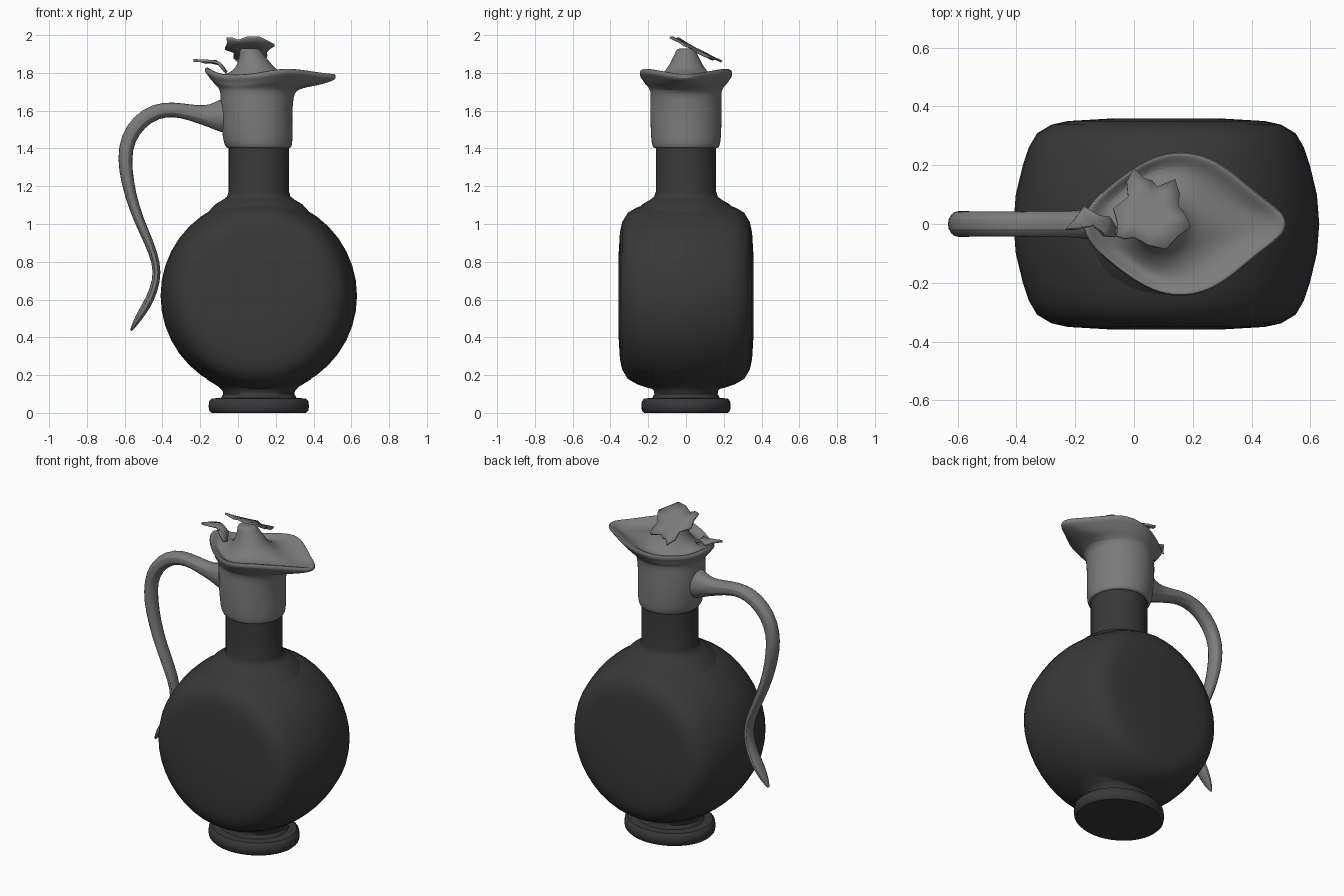
import bpy, bmesh, random
from math import sin, cos, pi
from mathutils import Vector

if "Cube" in bpy.data.objects:
    bpy.data.objects.remove(bpy.data.objects["Cube"])

random.seed(3)


def material(name, v):
    m = bpy.data.materials.new(name)
    m.diffuse_color = (v, v, v, 1)
    m.use_nodes = True
    m.node_tree.nodes["Principled BSDF"].inputs["Base Color"].default_value = m.diffuse_color
    return m


DARK = material("dark_glaze", 0.04)
GREY = material("grey_metal", 0.2)


def finish(name, bm, mat, subsurf=0, angle=0.7):
    bmesh.ops.recalc_face_normals(bm, faces=bm.faces)
    me = bpy.data.meshes.new(name)
    bm.to_mesh(me)
    bm.free()
    ob = bpy.data.objects.new(name, me)
    bpy.context.collection.objects.link(ob)
    me.materials.append(mat)
    if subsurf:
        mod = ob.modifiers.new("smooth", 'SUBSURF')
        mod.levels = mod.render_levels = subsurf
    bpy.ops.object.select_all(action='DESELECT')
    ob.select_set(True)
    bpy.context.view_layer.objects.active = ob
    bpy.ops.object.shade_smooth_by_angle(angle=angle)
    return ob


def loft(rings):
    """Skin closed rings of points and cap both ends with a fan."""
    bm = bmesh.new()
    vs = [[bm.verts.new(p) for p in r] for r in rings]
    n = len(vs[0])
    for a, b in zip(vs, vs[1:]):
        for i in range(n):
            j = (i + 1) % n
            bm.faces.new((a[i], a[j], b[j], b[i]))
    for r in (vs[0], vs[-1]):
        c = bm.verts.new(sum((v.co for v in r), Vector()) / n)
        for i in range(n):
            bm.faces.new((r[i], r[(i + 1) % n], c))
    return bm


def ellipse(cx, rx, ry, z, n=20):
    return [Vector((cx + rx * cos(2 * pi * i / n), ry * sin(2 * pi * i / n), z)) for i in range(n)]


CX = 0.11

# Flattened round body, turned about the y axis
half = [(0.2, .358), (0.335, .35), (0.39, .338), (0.44, .308), (0.468, .26),
        (0.488, .2), (0.512, .1)]
prof = half + [(0.52, 0)] + [(r, -y) for r, y in reversed(half)]
finish("body", loft([[Vector((CX + r * cos(2 * pi * i / 40), y, 0.62 + r * sin(2 * pi * i / 40)))
                      for i in range(40)] for r, y in prof]), DARK)

# Neck with flared root
finish("neck", loft([ellipse(CX, r, r, z, 40) for r, z in
                     [(.28, 1.05), (.23, 1.105), (.19, 1.128), (.168, 1.145), (.16, 1.17), (.16, 1.45)]]), DARK)

# Foot ring and its stem
finish("foot", loft([ellipse(CX, r, r * .89, z, 40) for r, z in
                     [(.25, 0), (.262, .012), (.266, .035), (.262, .062), (.248, .076), (.2, .08),
                      (.188, .1), (.192, .118), (.215, .14), (.28, .18)]]), DARK)

# Pouring collar: pointed rim outline, mirrored across y
side = [(.52, 0, 1.775), (.5, .045, 1.775), (.42, .1, 1.785), (.325, .185, 1.80), (.245, .232, 1.805),
        (.155, .248, 1.79), (.065, .23, 1.775), (-.025, .175, 1.77), (-.105, .11, 1.775),
        (-.155, .06, 1.80), (-.18, 0, 1.815)]
rim = [Vector(p) for p in side]
rim += [Vector((x, -y, z)) for x, y, z in reversed(side[1:-1])]


def rim_scaled(s, dz):
    c = Vector((.09, 0, 0))
    return [Vector((c.x + (p.x - c.x) * s, p.y * s, p.z + dz)) for p in rim]


def blend(a, b, t):
    return [p.lerp(q, t) for p, q in zip(a, b)]


top = ellipse(.105, .2, .19, 1.715)
rings = [ellipse(CX, .158, .158, 1.402), ellipse(CX, .175, .178, 1.402), ellipse(.105, .188, .188, 1.44),
         ellipse(.097, .192, .192, 1.58), ellipse(.1, .196, .19, 1.66), top,
         blend(top, rim_scaled(1, -.03), .5),
         rim_scaled(.96, -.02), rim_scaled(1.02, -.004), rim_scaled(1.0, .024), rim_scaled(.93, .016)]
dish = ellipse(.09, .14, .13, 1.785)
rings += [blend(rim_scaled(.85, -.012), dish, .15), blend(rim_scaled(.75, -.015), dish, .6),
          ellipse(.09, .11, .105, 1.815), ellipse(.085, .085, .08, 1.86),
          ellipse(.07, .062, .06, 1.9), ellipse(.062, .055, .05, 1.93)]
finish("spout_collar", loft(rings), GREY, 2)

# Curved handle: x, z, in-plane half width, half depth
path = [(-.04, 1.575, .1, .085), (-.1, 1.572, .085, .07), (-.15, 1.572, .058, .052), (-.22, 1.582, .045, .046),
        (-.3, 1.602, .038, .046), (-.39, 1.608, .04, .045), (-.48, 1.578, .042, .045),
        (-.56, 1.5, .042, .045), (-.598, 1.4, .038, .044), (-.597, 1.29, .036, .048),
        (-.57, 1.15, .03, .045), (-.525, 1.02, .026, .045), (-.47, .9, .024, .045),
        (-.43, .79, .021, .043), (-.43, .7, .021, .043), (-.465, .6, .023, .045),
        (-.51, .53, .022, .045), (-.55, .465, .014, .025), (-.567, .435, .005, .006)]
rings = []
for k, (x, z, a, b) in enumerate(path):
    p, q = path[max(k - 1, 0)], path[min(k + 1, len(path) - 1)]
    t = Vector((q[0] - p[0], 0, q[1] - p[1])).normalized()
    nrm = Vector((-t.z, 0, t.x))
    rings.append([Vector((x, 0, z)) + nrm * a * 1.08 * cos(pi * i / 4 + pi / 8) * 1.03
                  + Vector((0, b * 1.06 * sin(pi * i / 4 + pi / 8), 0)) for i in range(8)])
finish("handle", loft(rings), GREY, 1)


def leaf(name, outline, height, thick):
    """Thin ragged leaf: jittered fan given thickness."""
    bm = bmesh.new()
    n = len(outline)
    cx, cy = sum(p[0] for p in outline) / n, sum(p[1] for p in outline) / n
    outer = [bm.verts.new((x, y, height(x, y) + random.uniform(-.008, .008))) for x, y in outline]
    inner = []
    for x, y in outline:
        x, y = cx + (x - cx) * .5, cy + (y - cy) * .5
        inner.append(bm.verts.new((x, y, height(x, y))))
    bm.faces.new(inner)
    for i in range(n):
        j = (i + 1) % n
        bm.faces.new((outer[i], outer[j], inner[j], inner[i]))
    ob = finish(name, bm, GREY)
    mod = ob.modifiers.new("thickness", 'SOLIDIFY')
    mod.thickness, mod.offset = thick, 0


# Ragged leaf on the knob, tilted towards the back
leaf("top_leaf", [(-.07, .05), (-.02, .09), (-.025, .14), (0, .19), (.03, .155), (.06, .145), (.08, .125),
                  (.14, .15), (.155, .1), (.15, .06), (.175, .03), (.193, -.01), (.15, -.04), (.11, -.085),
                  (.05, -.072), (0, -.045), (-.03, -.05), (-.06, -.04), (-.055, 0)],
     lambda x, y: 1.953 - .5 * y - .06 * x, .012)

# Small curled leaf over the handle end of the rim
leaf("curled_leaf", [(-.235, -.02), (-.2, .02), (-.17, .06), (-.12, .03), (-.085, .025), (-.06, -.02),
                     (-.07, -.045), (-.1, -.04), (-.14, -.005), (-.19, -.015)],
     lambda x, y: 1.862 - max(0, x + .14) ** 2 * 9, .014)
